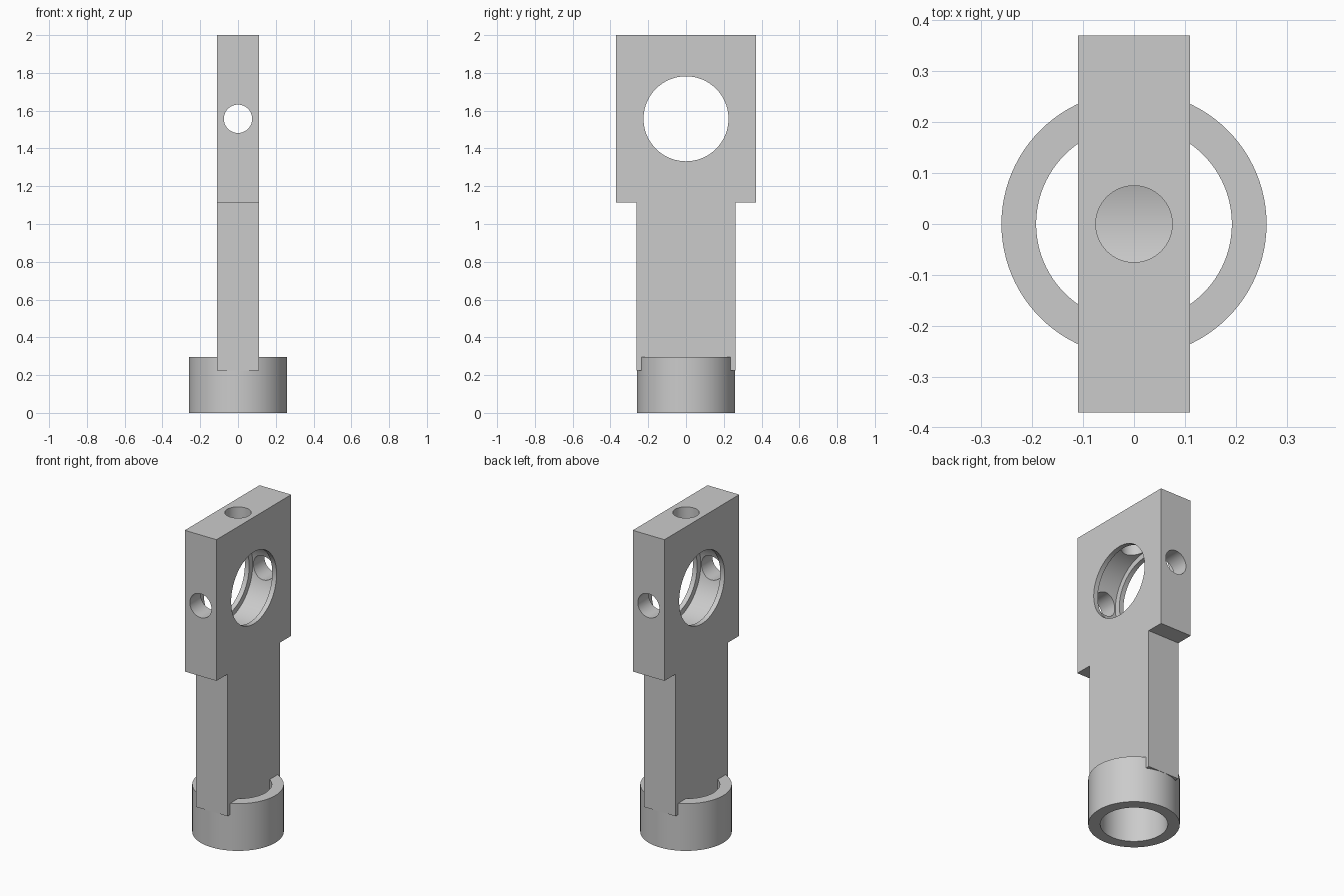
import bpy, bmesh, math
from mathutils import Matrix

if "Cube" in bpy.data.objects:
    bpy.data.objects.remove(bpy.data.objects["Cube"], do_unlink=True)

# One plain grey for the whole part
grey = bpy.data.materials.new("plain_grey")
grey.use_nodes = True
colour = (0.6, 0.6, 0.6, 1)
grey.diffuse_color = colour
grey.node_tree.nodes["Principled BSDF"].inputs["Base Color"].default_value = colour

HALF_T = 0.11      # half thickness of the plate
EYE_Z = 1.557      # height of the eye centre


def to_object(name, bm):
    bmesh.ops.recalc_face_normals(bm, faces=bm.faces[:])
    mesh = bpy.data.meshes.new(name)
    bm.to_mesh(mesh)
    bm.free()
    mesh.materials.append(grey)
    obj = bpy.data.objects.new(name, mesh)
    bpy.context.collection.objects.link(obj)
    return obj


def cylinder(name, radius, length, centre, axis="Z", sides=96):
    turn = {"X": Matrix.Rotation(math.pi / 2, 4, "Y"),
            "Y": Matrix.Rotation(math.pi / 2, 4, "X"),
            "Z": Matrix.Identity(4)}[axis]
    bm = bmesh.new()
    bmesh.ops.create_cone(bm, cap_ends=True, segments=sides, radius1=radius,
                          radius2=radius, depth=length,
                          matrix=Matrix.Translation(centre) @ turn)
    return to_object(name, bm)


def combine(target, tool, operation):
    mod = target.modifiers.new(tool.name, "BOOLEAN")
    mod.operation, mod.solver, mod.object = operation, "EXACT", tool
    bpy.context.view_layer.objects.active = target
    bpy.ops.object.modifier_apply(modifier=mod.name)
    bpy.data.objects.remove(tool, do_unlink=True)


# Plate: wide head on a narrower shank, extruded through its thickness
half = [(0.261, 0.225), (0.261, 1.115), (0.37, 1.115), (0.37, 2.0)]
outline = half + [(-y, z) for y, z in reversed(half)]
bm = bmesh.new()
face = bm.faces.new([bm.verts.new((-HALF_T, y, z)) for y, z in outline])
new = bmesh.ops.extrude_face_region(bm, geom=[face])["geom"]
bmesh.ops.translate(bm, vec=(2 * HALF_T, 0, 0),
                    verts=[v for v in new if isinstance(v, bmesh.types.BMVert)])
body = to_object("eye_plate_with_collar", bm)

# Eye through the head, with an inner groove between two lips
combine(body, cylinder("eye_bore", 0.225, 0.5, (0, 0, EYE_Z), "X"), "DIFFERENCE")
combine(body, cylinder("eye_groove", 0.26, 0.16, (0, 0, EYE_Z), "X"), "DIFFERENCE")

# Drilled holes: across the head and down from the top
combine(body, cylinder("cross_hole", 0.075, 1.0, (0, 0, EYE_Z), "Y", 64), "DIFFERENCE")
combine(body, cylinder("top_hole", 0.075, 0.6, (0, 0, EYE_Z + 0.3), "Z", 64), "DIFFERENCE")

# Open collar that the shank is seated in
collar = cylinder("collar", 0.26, 0.296, (0, 0, 0.148))
combine(collar, cylinder("collar_bore", 0.192, 1.0, (0, 0, 0.148)), "DIFFERENCE")
combine(body, collar, "UNION")

# Smooth round walls, crisp edges
bpy.ops.object.select_all(action="DESELECT")
body.select_set(True)
bpy.context.view_layer.objects.active = body
bpy.ops.object.shade_smooth_by_angle(angle=math.radians(30))
